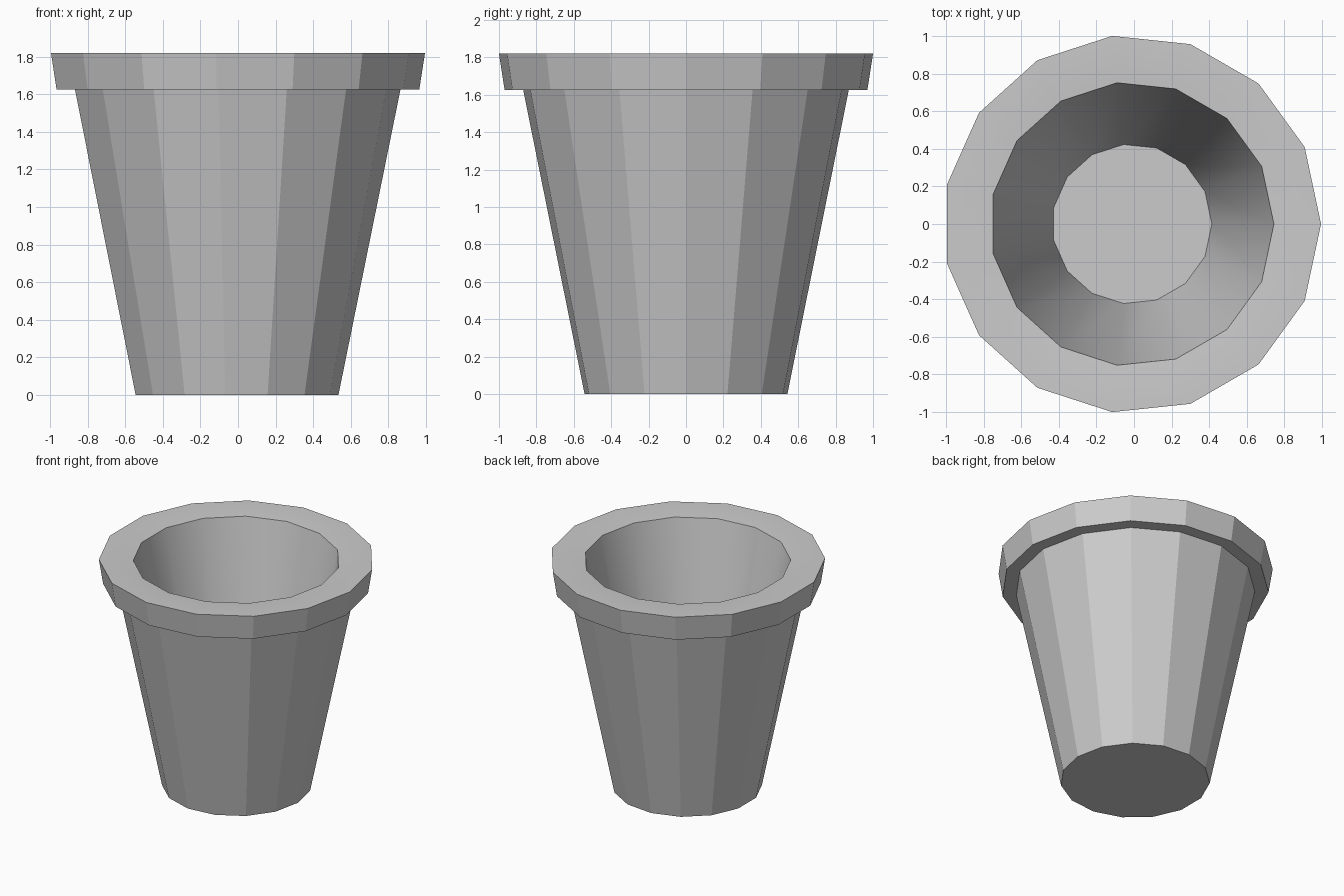
import bpy, bmesh
from math import cos, sin, tau, radians

if "Cube" in bpy.data.objects:
    bpy.data.objects.remove(bpy.data.objects["Cube"])

SIDES = 15
CENTRE_X = -0.011   # odd-sided ring: shift so the bounds are centred

# Profile (radius, height) from outer base, over the rim, down to the inner floor
PROFILE = [
    (0.545, 0.0),     # base
    (0.875, 1.625),   # under the rim
    (0.975, 1.625),   # rim lower edge
    (1.0055, 1.82),   # rim upper edge
    (0.905, 1.82),    # flat lip
    (0.755, 1.81),    # mouth, slightly dished
    (0.425, 0.18),    # inner floor
]

bm = bmesh.new()
rings = [[bm.verts.new((CENTRE_X + r * cos(tau * i / SIDES),
                        r * sin(tau * i / SIDES), z))
          for i in range(SIDES)] for r, z in PROFILE]

# Walls: outside faceted, lip and inside smooth
for k, (a, b) in enumerate(zip(rings, rings[1:])):
    for i in range(SIDES):
        j = (i + 1) % SIDES
        face = bm.faces.new((a[i], a[j], b[j], b[i]))
        face.smooth = k >= 3

# Base and inner floor
bm.faces.new(list(reversed(rings[0])))
bm.faces.new(rings[-1])
bmesh.ops.recalc_face_normals(bm, faces=bm.faces)

# Keep the mouth, rim and floor edges crisp
for e in bm.edges:
    e.smooth = e.calc_face_angle(0) < radians(30)

mesh = bpy.data.meshes.new("flower_pot")
bm.to_mesh(mesh)
bm.free()
pot = bpy.data.objects.new("flower_pot", mesh)
bpy.context.collection.objects.link(pot)
